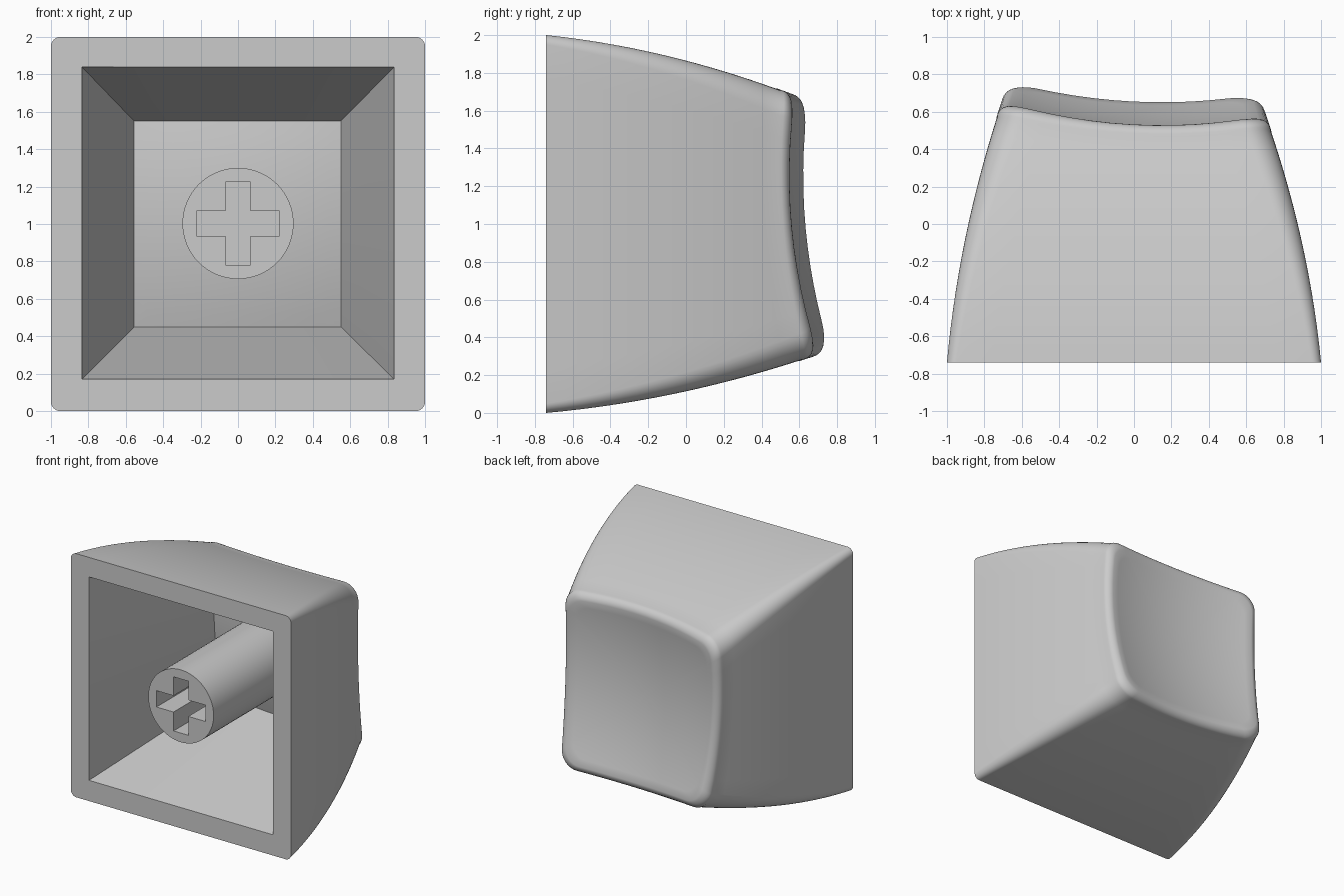
import bpy, bmesh, math
from mathutils import Vector

if "Cube" in bpy.data.objects:
    bpy.data.objects.remove(bpy.data.objects["Cube"])

FRONT = -0.74      # open face of the cap
FILLET = 0.06      # rounding around the dish
ARC, STRAIGHT = 8, 10

grey = bpy.data.materials.new("light grey plastic")
grey.use_nodes = True
colour = (0.6, 0.6, 0.6, 1)
grey.diffuse_color = colour
grey.node_tree.nodes["Principled BSDF"].inputs["Base Color"].default_value = colour


def dish(x, z):
    """Depth of the tilted, bowl-shaped finger surface."""
    return 0.515 - 0.054 * x - 0.092 * (z - 1) + 0.18 * (x * x + (z - 1) ** 2)


def rounded_rect(x0, x1, z0, z1, r):
    """Outline as (x, z) points, arcs joined by divided straight sides."""
    corners = [(x1 - r, z1 - r), (x0 + r, z1 - r), (x0 + r, z0 + r), (x1 - r, z0 + r)]
    arcs = []
    for n, (cx, cz) in enumerate(corners):
        angles = [math.pi / 2 * (n + k / ARC) for k in range(ARC + 1)]
        arcs.append([Vector((cx + r * math.cos(a), cz + r * math.sin(a))) for a in angles])
    points = []
    for n, arc in enumerate(arcs):
        following = arcs[(n + 1) % 4][0]
        points += arc
        points += [arc[-1].lerp(following, k / STRAIGHT) for k in range(1, STRAIGHT)]
    return points


def section(y):
    """Outer outline of the bulging, tapering walls at depth y."""
    t = (y - FRONT) / 1.44
    side = 0.13 * t + 0.18 * t * t
    left = 0.14 * t + 0.2 * t * t
    top = 0.15 * t + 0.22 * t * t
    return rounded_rect(side - 1, 1 - left, side, 2 - top, 0.05 + 0.1 * t)


def toward_centre(p, amount):
    return p.lerp(Vector((0, 1)), amount)


def finish(obj):
    obj.data.materials.clear()
    obj.data.materials.append(grey)
    bpy.ops.object.select_all(action='DESELECT')
    obj.select_set(True)
    bpy.context.view_layer.objects.active = obj
    bpy.ops.object.shade_smooth_by_angle(angle=math.radians(32))


def mesh_object(name, bm):
    bmesh.ops.recalc_face_normals(bm, faces=bm.faces[:])
    mesh = bpy.data.meshes.new(name)
    bm.to_mesh(mesh)
    bm.free()
    obj = bpy.data.objects.new(name, mesh)
    bpy.context.collection.objects.link(obj)
    return obj


def cap_shell():
    rings = []

    # ceiling of the cavity, from its middle outward
    ceiling = rounded_rect(-0.555, 0.55, 0.45, 1.55, 0)
    for k in range(1, 9):
        ring = [toward_centre(p, 1 - k / 8) for p in ceiling]
        rings.append([(p.x, dish(p.x, p.y) - 0.11, p.y) for p in ring])

    # square cavity mouth
    rings.append([(p.x, FRONT, p.y) for p in rounded_rect(-0.835, 0.835, 0.17, 1.84, 0)])

    # height at which each wall point meets the dish rounding
    count = len(ceiling)
    shrink = FILLET / 0.68
    tops = []
    for i in range(count):
        y = 0.6
        for _ in range(4):
            q = toward_centre(section(y)[i], shrink)
            y = dish(q.x, q.y) - FILLET
        tops.append(y)

    # outer walls
    levels = 14
    for k in range(levels + 1):
        ring = []
        for i, top in enumerate(tops):
            y = FRONT + (top - FRONT) * k / levels
            p = section(y)[i]
            ring.append((p.x, y, p.y))
        rings.append(ring)

    # rounded lip
    lip = [Vector((x, z)) for x, _, z in rings[-1]]
    for k in range(1, 7):
        a = math.pi / 2 * k / 6
        ring = [toward_centre(p, shrink * (1 - math.cos(a))) for p in lip]
        rings.append([(p.x, tops[i] + FILLET * math.sin(a), p.y) for i, p in enumerate(ring)])

    # dished finger surface
    edge = [toward_centre(p, shrink) for p in lip]
    for k in range(1, 12):
        ring = [toward_centre(p, k / 12) for p in edge]
        rings.append([(p.x, dish(p.x, p.y), p.y) for p in ring])

    bm = bmesh.new()
    loops = [[bm.verts.new(co) for co in ring] for ring in rings]
    for a, b in zip(loops, loops[1:]):
        for i in range(count):
            j = (i + 1) % count
            bm.faces.new((a[i], a[j], b[j], b[i]))
    for loop, gap in ((loops[0], 0.11), (loops[-1], 0)):
        middle = bm.verts.new((0, dish(0, 1) - gap, 1))
        for i in range(count):
            bm.faces.new((loop[i], loop[(i + 1) % count], middle))
    bmesh.ops.remove_doubles(bm, verts=bm.verts[:], dist=0.0001)
    finish(mesh_object("cap_shell", bm))


def prism(name, outline, y0, y1):
    """Extrude an (x, z) outline along y."""
    bm = bmesh.new()
    face = bm.faces.new([bm.verts.new((x, y0, z)) for x, z in outline])
    out = bmesh.ops.extrude_face_region(bm, geom=[face])
    moved = [v for v in out["geom"] if isinstance(v, bmesh.types.BMVert)]
    bmesh.ops.translate(bm, verts=moved, vec=(0, y1 - y0, 0))
    return mesh_object(name, bm)


def stem():
    # round post
    turn = [math.tau * k / 64 for k in range(64)]
    post = prism("stem", [(0.297 * math.cos(a), 1.003 + 0.297 * math.sin(a)) for a in turn],
                 FRONT, 0.46)

    # cross-shaped socket
    w, h = 0.067, 0.222
    quarter = [(h, w), (w, w), (w, h)]
    cross = []
    for n in range(4):
        c, s = round(math.cos(n * math.pi / 2)), round(math.sin(n * math.pi / 2))
        arm = [(h, -w), (h, w), (w, w)]
        cross += [(c * x - s * z, 1.003 + s * x + c * z) for x, z in arm]
    cutter = prism("socket_cutter", cross, FRONT - 0.1, FRONT + 0.45)
    cutter.hide_render = True

    cut = post.modifiers.new("socket", 'BOOLEAN')
    cut.operation = 'DIFFERENCE'
    cut.solver = 'EXACT'
    cut.object = cutter
    bpy.ops.object.select_all(action='DESELECT')
    post.select_set(True)
    bpy.context.view_layer.objects.active = post
    bpy.ops.object.modifier_apply(modifier=cut.name)
    bpy.data.objects.remove(cutter)
    finish(post)


cap_shell()
stem()
